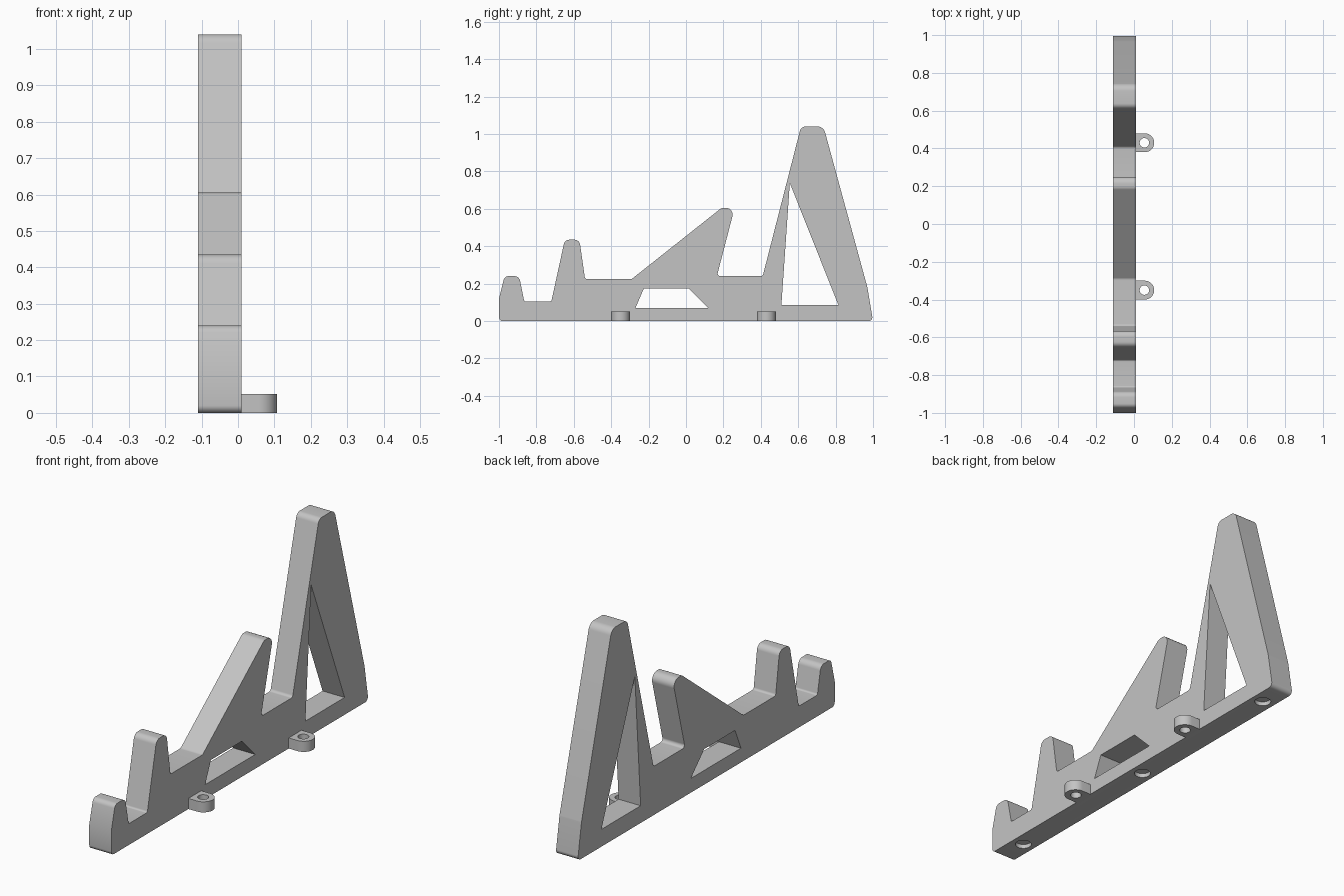
import bpy, bmesh, math
from mathutils import Vector

if "Cube" in bpy.data.objects:
    bpy.data.objects.remove(bpy.data.objects["Cube"])

grey = bpy.data.materials.new("light grey plastic")
grey.diffuse_color = (0.55, 0.55, 0.55, 1)
grey.use_nodes = True
grey.node_tree.nodes["Principled BSDF"].inputs["Base Color"].default_value = grey.diffuse_color
X0, X1 = -0.11, 0.01          # thickness of the stand


def fillet(points, steps=6):
    """Round each (a, b, radius) corner of a closed outline."""
    out = []
    for i, (a, b, r) in enumerate(points):
        p = Vector((a, b))
        u = (Vector(points[i - 1][:2]) - p).normalized()
        v = (Vector(points[(i + 1) % len(points)][:2]) - p).normalized()
        if r == 0:
            out.append(p)
            continue
        half = u.angle(v) / 2
        centre = p + (u + v).normalized() * (r / math.sin(half))
        d = r / math.tan(half)
        s, e = p + u * d - centre, p + v * d - centre
        for k in range(steps + 1):
            t = k / steps
            out.append(centre + (s * (1 - t) + e * t).normalized() * r)
    return out


def prism(name, outline, to_world, offset):
    """Extrude a flat outline by the offset vector."""
    bm = bmesh.new()
    face = bm.faces.new([bm.verts.new(to_world(p)) for p in outline])
    ext = bmesh.ops.extrude_face_region(bm, geom=[face], use_keep_orig=True)
    verts = [g for g in ext["geom"] if isinstance(g, bmesh.types.BMVert)]
    bmesh.ops.translate(bm, verts=verts, vec=offset)
    bmesh.ops.recalc_face_normals(bm, faces=bm.faces)
    mesh = bpy.data.meshes.new(name)
    bm.to_mesh(mesh)
    bm.free()
    mesh.materials.append(grey)
    obj = bpy.data.objects.new(name, mesh)
    bpy.context.collection.objects.link(obj)
    return obj


def side_prism(name, outline, x0, x1):
    return prism(name, outline, lambda p: (x0, p[0], p[1]), (x1 - x0, 0, 0))


def plan_prism(name, outline, z0, z1):
    return prism(name, outline, lambda p: (p[0], p[1], z0), (0, 0, z1 - z0))


def circle(x, y, r, n=32):
    return [(x + r * math.cos(2 * math.pi * k / n),
             y + r * math.sin(2 * math.pi * k / n)) for k in range(n)]


def activate(obj):
    bpy.ops.object.select_all(action='DESELECT')
    obj.select_set(True)
    bpy.context.view_layer.objects.active = obj


def cut(obj, cutter):
    """Subtract the cutter and remove it."""
    cutter.hide_render = True
    mod = obj.modifiers.new("cut", 'BOOLEAN')
    mod.operation, mod.solver, mod.object = 'DIFFERENCE', 'EXACT', cutter
    activate(obj)
    bpy.ops.object.modifier_apply(modifier=mod.name)
    bpy.data.objects.remove(cutter)


def finish(obj):
    activate(obj)
    bpy.ops.object.shade_smooth_by_angle(angle=math.radians(25))


# stand silhouette: y, z, corner radius
profile = [
    (-1, 0, .02), (-1, .12, 0), (-.97, .24, .025), (-.892, .24, .03),
    (-.865, .105, .01), (-.72, .105, .01), (-.648, .435, .03), (-.57, .435, .03),
    (-.54, .225, .012), (-.29, .225, .02), (.19, .605, .03), (.26, .605, .035),
    (.165, .24, .015), (.41, .24, .015), (.615, 1.04, .03), (.735, 1.04, .04),
    (.97, .18, .05), (1, 0, .02)]
stand = side_prism("stand", fillet(profile), X0, X1)

# through openings
for opening in ([(-.27, .07), (.12, .07), (.015, .175), (-.225, .175)],
                [(.51, .085), (.815, .085), (.555, .738)]):
    cut(stand, side_prism("opening_cutter", opening, X0 - .1, X1 + .1))

# round foot pockets underneath
for y in (-.85, 0, .86):
    cut(stand, plan_prism("pocket_cutter", circle(-.05, y, .037), -.05, .02))
finish(stand)

# screw tabs with holes
for name, y in (("front_tab", -.35), ("back_tab", .43)):
    arc = [(.057 + .05 * math.cos(a), y + .05 * math.sin(a))
           for a in (math.pi * (k / 16 - .5) for k in range(17))]
    tab = plan_prism(name, [(X1, y - .05)] + arc + [(X1, y + .05)], 0, .052)
    cut(tab, plan_prism("hole_cutter", circle(.055, y, .025), -.05, .1))
    finish(tab)
